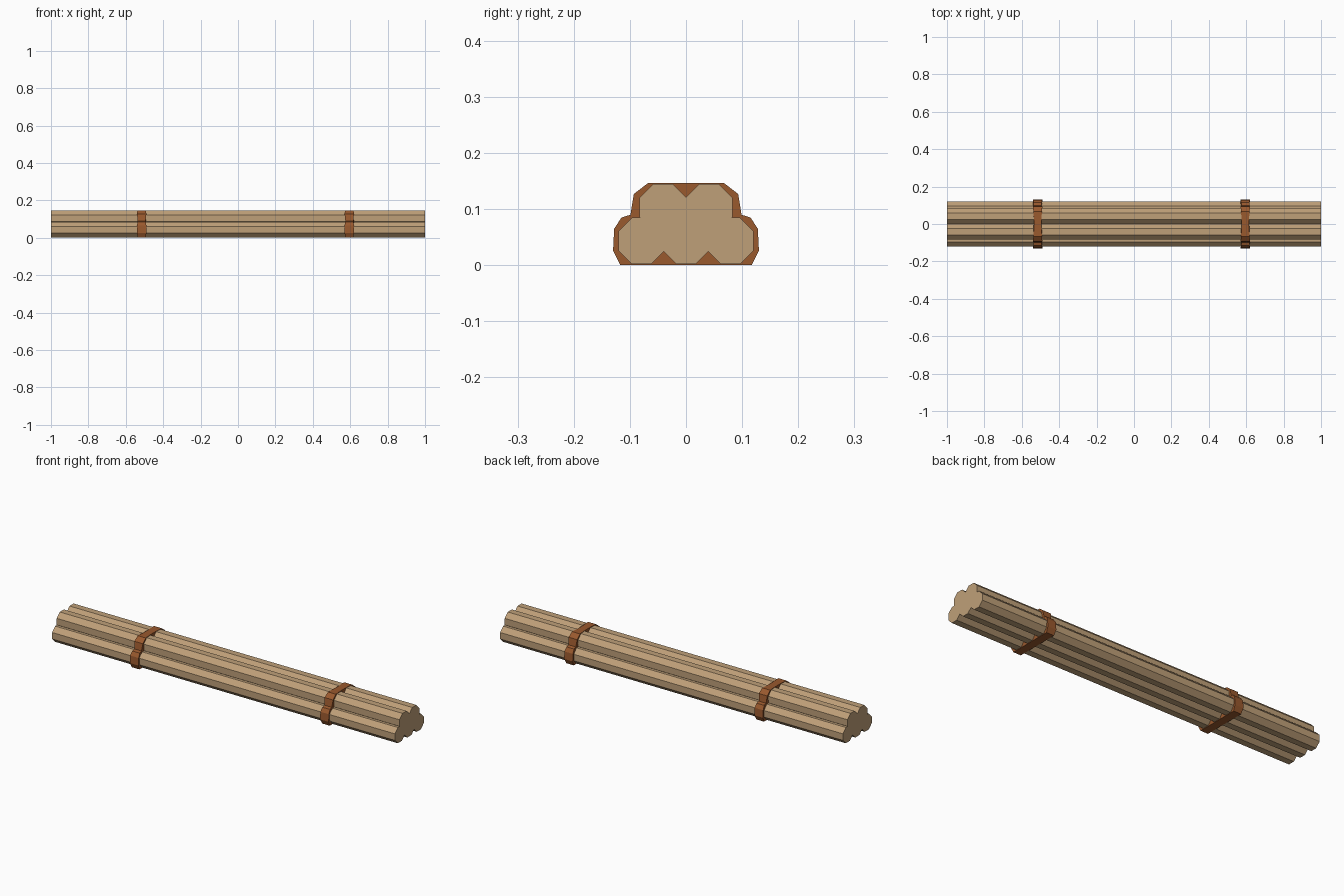
import bpy, bmesh, math

if "Cube" in bpy.data.objects:
    bpy.data.objects.remove(bpy.data.objects["Cube"])


def material(name, rgb):
    m = bpy.data.materials.new(name)
    m.diffuse_color = (*rgb, 1)
    m.use_nodes = True
    m.node_tree.nodes["Principled BSDF"].inputs["Base Color"].default_value = m.diffuse_color
    return m


wood = material("pale wood", (0.52, 0.35, 0.19))
leather = material("brown strap", (0.32, 0.10, 0.027))


def prism(name, stations, mat):
    """Loft (x, [(y, z), ...]) sections along x, closed at both ends."""
    bm = bmesh.new()
    rings = [[bm.verts.new((x + dx, y, z)) for y, z, dx in pts] for x, pts in stations]
    n = len(rings[0])
    for a, b in zip(rings, rings[1:]):
        for i in range(n):
            j = (i + 1) % n
            bm.faces.new((a[i], a[j], b[j], b[i]))
    bm.faces.new(rings[0])
    bm.faces.new(rings[-1])
    bmesh.ops.recalc_face_normals(bm, faces=bm.faces)
    me = bpy.data.meshes.new(name)
    bm.to_mesh(me)
    bm.free()
    me.materials.append(mat)
    ob = bpy.data.objects.new(name, me)
    bpy.context.collection.objects.link(ob)
    return ob


def octagon(y, z, r=0.0415):
    R = r / math.cos(math.pi / 8)
    angles = [math.pi / 8 + k * math.pi / 4 for k in range(8)]
    return [(y + R * math.cos(a), z + R * math.sin(a), 0) for a in angles]


# Five octagonal poles: three below, two on top
for i, (y, z) in enumerate([(-0.079, 0.0435), (0, 0.0435), (0.079, 0.0435),
                            (-0.041, 0.1035), (0.041, 0.1035)]):
    sec = octagon(y, z)
    prism(f"pole_{i + 1}", [(-1, sec), (1, sec)], wood)

# Core filling the gaps between poles
core = [(-0.06, 0.04, 0), (0.06, 0.04, 0), (0.06, 0.065, 0), (-0.06, 0.065, 0)]
prism("core", [(-0.999, core), (0.999, core)], wood)

# Straps hugging the bundle; half outline mirrored in y, (y, z, half width)
half = [(0.117, 0.0, 0.022), (0.130, 0.026, 0.025), (0.128, 0.065, 0.025),
        (0.115, 0.085, 0.022), (0.099, 0.090, 0.021), (0.093, 0.127, 0.025),
        (0.067, 0.147, 0.023), (0.025, 0.147, 0.020)]
outline = half + [(-y, z, w) for y, z, w in reversed(half)]
for name, x in (("left_strap", -0.515), ("right_strap", 0.595)):
    prism(name, [(x, [(y, z, -w) for y, z, w in outline]),
                 (x, [(y, z, w) for y, z, w in outline])], leather)
